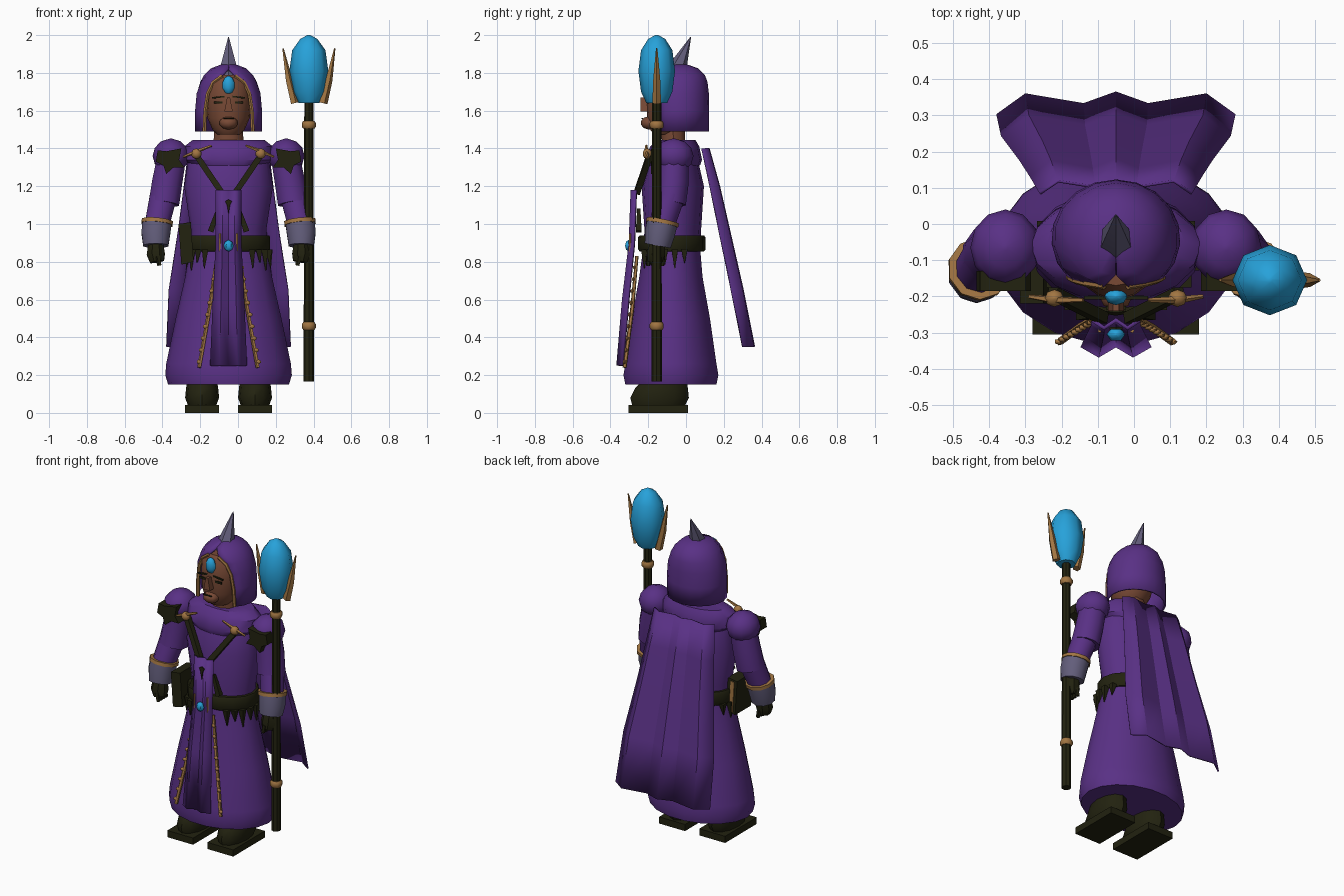
import bpy, bmesh, math
from mathutils import Vector

CX = -0.05  # body centre line


def colour(name, rgb):
    m = bpy.data.materials.new(name)
    m.diffuse_color = (*rgb, 1)
    return m


PURPLE = colour("purple cloth", (0.10, 0.030, 0.235))
SKIN = colour("brown skin", (0.19, 0.068, 0.036))
BLUE = colour("blue crystal", (0.02, 0.36, 0.70))
GREY = colour("grey metal", (0.125, 0.112, 0.20))
GOLD = colour("gold", (0.36, 0.18, 0.055))
DARK = colour("dark leather", (0.016, 0.016, 0.005))


def build(name, verts, faces, mat, angle=40, solid=0):
    me = bpy.data.meshes.new(name)
    bm = bmesh.new()
    vs = [bm.verts.new(v) for v in verts]
    for f in faces:
        bm.faces.new([vs[i] for i in f])
    bmesh.ops.recalc_face_normals(bm, faces=bm.faces)
    bm.to_mesh(me)
    bm.free()
    me.materials.append(mat)
    ob = bpy.data.objects.new(name, me)
    bpy.context.collection.objects.link(ob)
    if solid:
        mod = ob.modifiers.new("thickness", 'SOLIDIFY')
        mod.thickness = solid
        mod.offset = 0
    bpy.ops.object.select_all(action='DESELECT')
    ob.select_set(True)
    bpy.context.view_layer.objects.active = ob
    bpy.ops.object.shade_smooth_by_angle(angle=math.radians(angle))
    return ob


def skin_rings(name, rings, mat, angle=40):
    """Closed skin over a list of equal rings of points."""
    n = len(rings[0])
    verts = [p for r in rings for p in r]
    faces = [(i * n + k, i * n + (k + 1) % n, (i + 1) * n + (k + 1) % n, (i + 1) * n + k)
             for i in range(len(rings) - 1) for k in range(n)]
    faces += [tuple(range(n)), tuple(range(len(verts) - n, len(verts)))]
    return build(name, verts, faces, mat, angle)


def loft(name, rows, mat, cx=CX, n=16, angle=40):
    """Rows are (z, centre y, half width, half depth)."""
    return skin_rings(name, [[(cx + rx * math.cos(2 * math.pi * k / n),
                               cy + ry * math.sin(2 * math.pi * k / n), z) for k in range(n)]
                             for z, cy, rx, ry in rows], mat, angle)


def tube(name, pts, radii, mat, n=10, angle=40):
    pts = [Vector(p) for p in pts]
    rings = []
    for i, p in enumerate(pts):
        d = (pts[min(i + 1, len(pts) - 1)] - pts[max(i - 1, 0)]).normalized()
        a = d.cross(Vector((0, 1, 0)) if abs(d.y) < 0.8 else Vector((0, 0, 1))).normalized()
        b = d.cross(a)
        rings.append([p + radii[i] * (a * math.cos(t) + b * math.sin(t))
                      for t in [2 * math.pi * (k + 0.5) / n for k in range(n)]])
    return skin_rings(name, rings, mat, angle)


def ball(name, c, r, mat, n=10, m=6):
    t = [math.pi * (i + 0.15) / (m + 0.3) for i in range(m + 1)]
    return loft(name, [(c[2] - r[2] * math.cos(a), c[1], r[0] * math.sin(a), r[1] * math.sin(a))
                       for a in t], mat, c[0], n, 50)


def prism(name, outline, y0, y1, mat):
    return skin_rings(name, [[(x, y, z) for x, z in outline] for y in (y0, y1)], mat, 20)


def box(name, x0, x1, y0, y1, z0, z1, mat):
    return prism(name, [(x0, z0), (x1, z0), (x1, z1), (x0, z1)], y0, y1, mat)


def cloth(name, rows, cols, mat, thick):
    """Pleated sheet: rows (z, y, half width, pleat scale), cols (u, pleat offset, hem drop)."""
    n = len(cols)
    verts = [(CX + u * w, y + s * o, z) for z, y, w, s in rows for u, o in cols]
    faces = [(i * n + k, i * n + k + 1, (i + 1) * n + k + 1, (i + 1) * n + k)
             for i in range(len(rows) - 1) for k in range(n - 1)]
    return build(name, verts, faces, mat, 25, thick)


# robe
loft("skirt", [(0.15, -0.08, 0.32, 0.245), (0.20, -0.08, 0.335, 0.255), (0.26, -0.08, 0.33, 0.245),
               (0.5, -0.08, 0.28, 0.21), (0.72, -0.08, 0.23, 0.17), (0.9, -0.075, 0.2, 0.15)], PURPLE, n=18)
loft("torso", [(0.86, -0.075, 0.2, 0.15), (0.97, -0.07, 0.2, 0.15), (1.2, -0.07, 0.235, 0.165),
               (1.33, -0.065, 0.215, 0.13), (1.40, -0.06, 0.2, 0.11)], PURPLE)
loft("collar", [(1.31, -0.065, 0.2, 0.14), (1.34, -0.065, 0.235, 0.15), (1.41, -0.06, 0.235, 0.13),
                (1.445, -0.05, 0.19, 0.1), (1.445, -0.05, 0.1, 0.07)], PURPLE)
loft("belt", [(0.855, -0.075, 0.215, 0.17), (0.865, -0.075, 0.22, 0.178),
              (0.93, -0.075, 0.22, 0.178), (0.94, -0.075, 0.215, 0.17)], DARK)
cloth("cape", [(1.4, 0.105, 0.21, 0.6), (1.2, 0.155, 0.235, 0.8), (0.97, 0.205, 0.265, 0.9),
               (0.65, 0.275, 0.315, 1), (0.35, 0.335, 0.328, 1)],
      [(-1, -0.035), (-0.76, 0.022), (-0.27, -0.005), (0, 0.027), (0.27, -0.005), (0.76, 0.022), (1, -0.035)],
      PURPLE, 0.008)
cloth("front_panel", [(1.18, -0.265, 0.065, 0.8), (0.9, -0.275, 0.065, 0.8),
                      (0.6, -0.305, 0.08, 1), (0.25, -0.335, 0.095, 1)],
      [(-1, 0), (-0.5, -0.028), (0, 0), (0.5, -0.028), (1, 0)], PURPLE, 0.012)
prism("panel_mark", [(CX, 1.05), (CX + 0.008, 1.1), (CX + 0.018, 1.12), (CX, 1.13),
                     (CX - 0.018, 1.12), (CX - 0.008, 1.1)], -0.292, -0.285, DARK)
ball("belt_gem", (CX, -0.305, 0.885), (0.026, 0.02, 0.03), BLUE, 6, 4)

# head and hood
loft("neck", [(1.42, -0.065, 0.08, 0.065), (1.52, -0.07, 0.075, 0.065)], SKIN, n=10)
loft("head", [(1.475, -0.11, 0.06, 0.06), (1.5, -0.1, 0.085, 0.09), (1.56, -0.085, 0.112, 0.12),
              (1.65, -0.08, 0.12, 0.13), (1.74, -0.08, 0.118, 0.125), (1.79, -0.08, 0.09, 0.09)], SKIN)
prism("nose", [(CX - 0.022, 1.595), (CX + 0.022, 1.595), (CX + 0.008, 1.67), (CX - 0.008, 1.67)],
      -0.24, -0.2, SKIN)
ball("chin", (CX, -0.195, 1.535), (0.05, 0.045, 0.035), SKIN, 8, 5)
box("mouth", CX - 0.028, CX + 0.028, -0.236, -0.227, 1.556, 1.561, DARK)
for s in (-1, 1):
    x = CX + s * 0.055
    prism("eyebrow", [(x - 0.033, 1.667 + s * 0.004), (x + 0.033, 1.667 - s * 0.004),
                      (x + 0.033, 1.675 - s * 0.004), (x - 0.033, 1.675 + s * 0.004)], -0.208, -0.199, DARK)
    box("eye", x - 0.022, x + 0.022, -0.206, -0.197, 1.637, 1.649, DARK)

hood_rows = [(1.49, 0.172, 0.157, 48), (1.6, 0.172, 0.157, 46), (1.69, 0.165, 0.155, 42), (1.75, 0.145, 0.148, 34),
             (1.785, 0.125, 0.135, 15), (1.82, 0.09, 0.1, 0.5), (1.84, 0.035, 0.04, 0.5)]
N = 14
hood_v = []
for z, rx, ry, opening in hood_rows:
    for k in range(N + 1):
        a = math.radians(opening + (360 - 2 * opening) * k / N)
        hood_v.append((CX + rx * math.sin(a), -0.04 - ry * math.cos(a), z))
hood_f = [(i * (N + 1) + k, i * (N + 1) + k + 1, (i + 1) * (N + 1) + k + 1, (i + 1) * (N + 1) + k)
          for i in range(len(hood_rows) - 1) for k in range(N)]
hood_f.append(tuple(range(len(hood_v) - N - 1, len(hood_v))))
build("hood", hood_v, hood_f, PURPLE, 40, 0.012)
for k in (0, N):
    tube("hood_trim", [hood_v[i * (N + 1) + k] for i in range(5)], [0.011] * 5, GOLD, 6)
tube("horn", [(CX, -0.075, 1.75), (CX, -0.06, 1.79), (CX, 0.025, 1.99)], [0.062, 0.06, 0.002], GREY, 6, 25)
ball("forehead_gem", (CX, -0.2, 1.735), (0.033, 0.025, 0.05), BLUE, 8, 5)

# parts repeated on both sides
for s in (-1, 1):
    def P(d, y, z):
        return (CX + s * d, y, z)
    ball("shoulder", P(0.305, -0.065, 1.36), (0.097, 0.105, 0.092), PURPLE, 12)
    tube("upper_sleeve", [P(0.30, -0.065, 1.36), P(0.325, -0.07, 1.22), P(0.342, -0.085, 1.11)],
         [0.08, 0.084, 0.085], PURPLE)
    tube("lower_sleeve", [P(0.345, -0.08, 1.15), P(0.38, -0.13, 0.99)], [0.075, 0.068], PURPLE)
    tube("cuff", [P(0.378, -0.125, 1.015), P(0.385, -0.138, 0.95), P(0.385, -0.15, 0.885)],
         [0.082, 0.08, 0.07], GREY)
    tube("cuff_trim", [P(0.377, -0.123, 1.018), P(0.379, -0.127, 0.998)], [0.087, 0.087], GOLD)
    tube("hand", [P(0.385, -0.15, 0.9), P(0.385, -0.16, 0.84), P(0.378, -0.165, 0.80)],
         [0.042, 0.052, 0.04], DARK, 8)
    for i in range(4):
        y = -0.2 + 0.025 * i
        tube("finger", [P(0.375, y, 0.83), P(0.365, y, 0.78)], [0.014, 0.012], DARK, 5)
    # shoulder plate
    outline = [(0.375, 1.39), (0.33, 1.385), (0.25, 1.40), (0.262, 1.34), (0.235, 1.30), (0.29, 1.30),
               (0.33, 1.265), (0.345, 1.31), (0.385, 1.33)]
    prism("shoulder_plate", [(CX + s * d, z) for d, z in outline], -0.185, -0.13, DARK)
    # chest straps and clasps
    tube("strap", [P(0.175, -0.19, 1.37), P(0.035, -0.26, 1.165)], [0.022, 0.022], DARK, 4)
    tube("strap_end", [P(0.055, -0.25, 1.08), P(0.095, -0.25, 0.96)], [0.012, 0.022], DARK, 4)
    ball("clasp_knob", P(0.17, -0.205, 1.372), (0.028, 0.025, 0.028), GOLD, 8, 5)
    tube("clasp_bar", [P(0.24, -0.2, 1.355), P(0.17, -0.21, 1.385), P(0.09, -0.21, 1.415)],
         [0.006, 0.011, 0.006], GOLD, 5)
    # skirt trim and belt fringe
    tube("skirt_trim", [P(0.06, -0.26, 0.83), P(0.1, -0.285, 0.55), P(0.155, -0.325, 0.24)],
         [0.009, 0.011, 0.011], GOLD, 5)
    for i in range(9):
        t = i / 8
        ball("trim_bead", P(0.068 + 0.09 * t, -0.272 - 0.053 * t, 0.77 - 0.5 * t), (0.014, 0.01, 0.012), GOLD, 5, 3)
    tube("belt_bar", [P(0.045, -0.295, 0.83), P(0.045, -0.295, 0.95)], [0.006, 0.006], GOLD, 5)
    for a, length in ((35, 0.1), (48, 0.07), (62, 0.11), (78, 0.08), (95, 0.1), (112, 0.07)):
        x, y = 0.217 * math.sin(math.radians(a)), -0.075 - 0.178 * math.cos(math.radians(a))
        tube("belt_fringe", [P(x, y, 0.865), P(x * 1.03, y, 0.865 - length)], [0.024, 0.003], DARK, 4)
    # boots
    loft("boot", [(0.04, -0.145, 0.075, 0.14), (0.08, -0.14, 0.09, 0.155), (0.13, -0.13, 0.085, 0.14),
                  (0.2, -0.1, 0.075, 0.1)], DARK, CX + s * 0.14, 12)
    box("boot_sole", CX + s * 0.14 - 0.09, CX + s * 0.14 + 0.09, -0.305, 0.01, 0.0, 0.042, DARK)

# hip book
prism("book", [(-0.3, 0.785), (-0.235, 0.8), (-0.25, 1.01), (-0.315, 1.0)], -0.22, -0.06, DARK)
prism("book_pages", [(-0.285, 0.80), (-0.26, 0.805), (-0.272, 0.995), (-0.297, 0.99)], -0.1, -0.055, GOLD)

# staff
SX, SY = 0.375, -0.155
loft("staff_shaft", [(0.165, SY, 0.028, 0.028), (1.67, SY, 0.024, 0.024)], DARK, SX, 8)
for z in (0.46, 1.525):
    loft("staff_ring", [(z - 0.02, SY, 0.03, 0.03), (z - 0.01, SY, 0.037, 0.037),
                        (z + 0.01, SY, 0.037, 0.037), (z + 0.02, SY, 0.03, 0.03)], GOLD, SX, 8)
loft("staff_crystal", [(1.64, SY, 0.055, 0.055), (1.70, SY, 0.085, 0.083), (1.81, SY, 0.103, 0.097),
                       (1.92, SY, 0.088, 0.083), (1.98, SY, 0.045, 0.045), (2.0, SY, 0.008, 0.008)],
     BLUE, SX, 8, 50)
for s in (-1, 1):
    tube("staff_prong", [(SX + s * 0.075, SY, 1.64), (SX + s * 0.105, SY, 1.76), (SX + s * 0.137, SY, 1.93)],
         [0.024, 0.02, 0.004], GOLD, 5)
